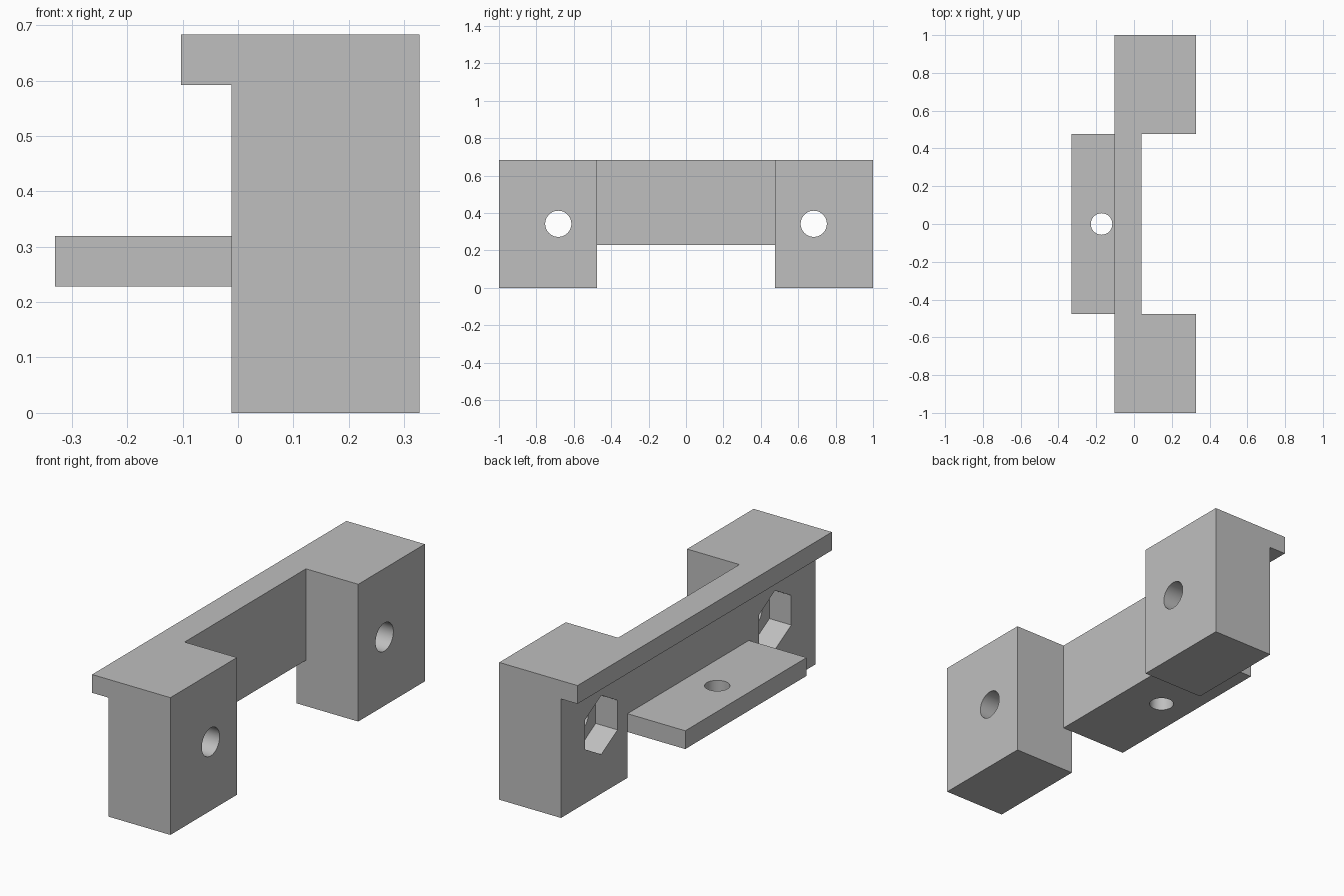
import bpy, bmesh, math
from mathutils import Matrix

if "Cube" in bpy.data.objects:
    bpy.data.objects.remove(bpy.data.objects["Cube"])

grey = bpy.data.materials.new("grey plastic")
grey.diffuse_color = (0.52, 0.52, 0.52, 1)
grey.use_nodes = True
grey.node_tree.nodes["Principled BSDF"].inputs["Base Color"].default_value = grey.diffuse_color


def link(name, bm):
    bmesh.ops.recalc_face_normals(bm, faces=bm.faces[:])
    mesh = bpy.data.meshes.new(name)
    bm.to_mesh(mesh)
    bm.free()
    mesh.materials.append(grey)
    ob = bpy.data.objects.new(name, mesh)
    bpy.context.collection.objects.link(ob)
    return ob


def extrude_profile(name, points, y0, y1):
    """Extrude an (x, z) outline along y."""
    bm = bmesh.new()
    face = bm.faces.new([bm.verts.new((x, y0, z)) for x, z in points])
    res = bmesh.ops.extrude_face_region(bm, geom=[face])
    verts = [v for v in res["geom"] if isinstance(v, bmesh.types.BMVert)]
    bmesh.ops.translate(bm, verts=verts, vec=(0, y1 - y0, 0))
    return link(name, bm)


def prism(name, sides, radius, depth, loc, axis):
    """Cutter along x or z; on x a corner points straight up."""
    bm = bmesh.new()
    bmesh.ops.create_cone(bm, cap_ends=True, segments=sides, radius1=radius,
                          radius2=radius, depth=depth)
    # put a vertex on the local x axis, which turns to vertical for axis x
    first = max(bm.verts, key=lambda v: v.co.x)
    angle = math.atan2(first.co.y, first.co.x)
    bm.transform(Matrix.Rotation(-angle, 4, 'Z'))
    if axis == 'x':
        bm.transform(Matrix.Rotation(math.pi / 2, 4, 'Y'))
    bm.transform(Matrix.Translation(loc))
    return link(name, bm)


def boolean(target, other, operation):
    mod = target.modifiers.new(operation, 'BOOLEAN')
    mod.operation = operation
    mod.solver = 'EXACT'
    mod.object = other
    bpy.context.view_layer.objects.active = target
    bpy.ops.object.modifier_apply(modifier=mod.name)
    bpy.data.objects.remove(other, do_unlink=True)


LIP, BACK, WALL, FRONT, TAB = -0.103, -0.012, 0.04, 0.328, -0.33
TOP, LIP_Z, TAB_Z0, TAB_Z1 = 0.683, 0.592, 0.228, 0.319
INNER = 0.477

# Middle wall with top lip and lower tab
bracket = extrude_profile("bracket", [
    (WALL, TAB_Z0), (WALL, TOP), (LIP, TOP), (LIP, LIP_Z), (BACK, LIP_Z),
    (BACK, TAB_Z1), (TAB, TAB_Z1), (TAB, TAB_Z0)], -INNER, INNER)

# End blocks, each carrying the lip onward
for s in (-1, 1):
    block = extrude_profile("end_block", [
        (FRONT, 0), (FRONT, TOP), (LIP, TOP), (LIP, LIP_Z), (BACK, LIP_Z),
        (BACK, 0)], s * INNER, s * 1.0)
    boolean(bracket, block, 'UNION')

# Bolt holes and hexagonal nut pockets
for s in (-1, 1):
    y = s * 0.683
    boolean(bracket, prism("bolt_cutter", 48, 0.07, 1.0, (0.2, y, 0.342), 'x'),
            'DIFFERENCE')
    boolean(bracket, prism("nut_cutter", 6, 0.147, 0.24, (BACK, y, 0.342), 'x'),
            'DIFFERENCE')

# Hole through the tab
boolean(bracket, prism("tab_cutter", 48, 0.057, 0.2, (-0.172, 0, 0.273), 'z'),
        'DIFFERENCE')

bpy.ops.object.select_all(action='DESELECT')
bracket.select_set(True)
bpy.context.view_layer.objects.active = bracket
bpy.ops.object.shade_smooth_by_angle(angle=math.radians(30))
